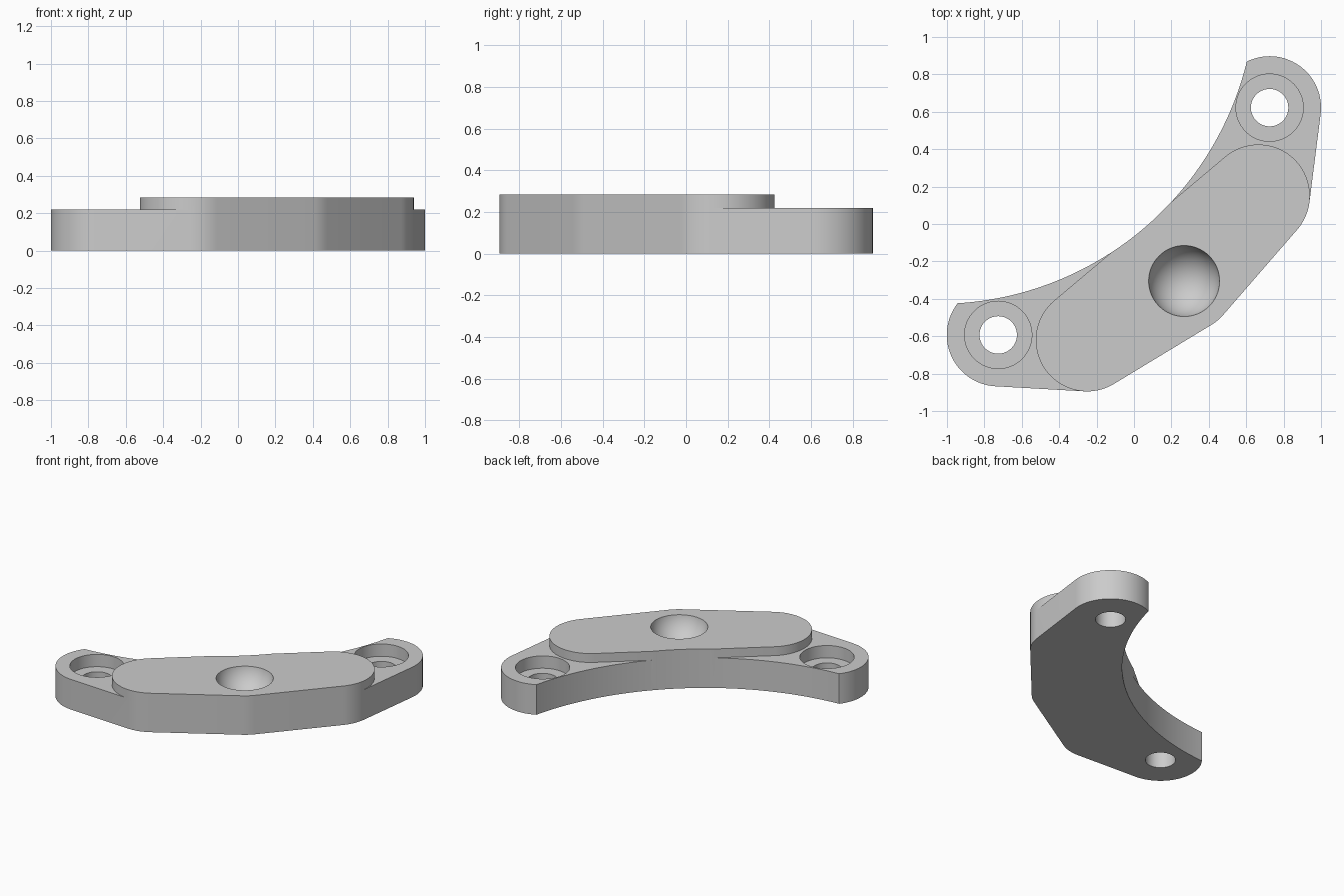
import bpy
import bmesh
import math

if "Cube" in bpy.data.objects:
    bpy.data.objects.remove(bpy.data.objects["Cube"])

HOLES = [(-0.726, -0.593), (0.725, 0.622)]                    # screw hole centres
PAD = [(-0.25, -0.62), (0.27, -0.305), (0.665, 0.15)]         # raised pad corner centres
R = 0.275                                                     # outer corner radius

grey = bpy.data.materials.new("plain grey")
grey.diffuse_color = (0.6, 0.6, 0.6, 1)
grey.use_nodes = True
grey.node_tree.nodes["Principled BSDF"].inputs["Base Color"].default_value = grey.diffuse_color


def add_object(name, bm):
    bmesh.ops.recalc_face_normals(bm, faces=bm.faces)
    mesh = bpy.data.meshes.new(name)
    bm.to_mesh(mesh)
    bm.free()
    mesh.materials.append(grey)
    obj = bpy.data.objects.new(name, mesh)
    bpy.context.collection.objects.link(obj)
    return obj


def rounded_slab(name, centres, r, z0, z1, n=96):
    """Prism around the convex outline of equal circles."""
    bm = bmesh.new()
    for cx, cy in centres:
        for i in range(n):
            a = 2 * math.pi * i / n
            for z in (z0, z1):
                bm.verts.new((cx + r * math.cos(a), cy + r * math.sin(a), z))
    res = bmesh.ops.convex_hull(bm, input=bm.verts)
    spare = {v for v in bm.verts if not v.link_faces}
    bmesh.ops.delete(bm, geom=list(spare), context='VERTS')
    bmesh.ops.dissolve_limit(bm, angle_limit=0.002, verts=bm.verts, edges=bm.edges)
    return add_object(name, bm)


def ball(name, centre, r):
    bm = bmesh.new()
    bmesh.ops.create_uvsphere(bm, u_segments=64, v_segments=48, radius=r)
    bmesh.ops.translate(bm, verts=bm.verts, vec=centre)
    return add_object(name, bm)


def combine(target, other, operation):
    mod = target.modifiers.new(other.name, 'BOOLEAN')
    mod.operation = operation
    mod.solver = 'EXACT'
    mod.object = other
    other.hide_render = True
    other.hide_set(True)


# Base plate with the raised pad on top
bracket = rounded_slab("bracket", HOLES + PAD, R, 0, 0.22)
pad = rounded_slab("raised_pad", PAD, R, 0, 0.285)
helpers = [pad]
combine(bracket, pad, 'UNION')

# Concave back edge
cutters = [rounded_slab("back_arc_cutter", [(-1.048, 1.273)], 1.70, -0.1, 0.5, 320)]

# Counterbored screw holes
for i, c in enumerate(HOLES):
    cutters.append(rounded_slab(f"hole_cutter_{i}", [c], 0.1, -0.1, 0.5, 64))
    cutters.append(rounded_slab(f"counterbore_cutter_{i}", [c], 0.18, 0.13, 0.5, 64))

# Round socket in the pad
cutters.append(ball("socket_cutter", (0.268, -0.305, 0.32), 0.193))

for c in cutters:
    combine(bracket, c, 'DIFFERENCE')
helpers += cutters

# Apply the booleans, remove the helpers and keep crisp edges
deps = bpy.context.evaluated_depsgraph_get()
final = bpy.data.meshes.new_from_object(bracket.evaluated_get(deps))
bracket.modifiers.clear()
bracket.data = final
for h in helpers:
    bpy.data.objects.remove(h)
bpy.context.view_layer.objects.active = bracket
bracket.select_set(True)
bpy.ops.object.shade_smooth_by_angle(angle=math.radians(30))
